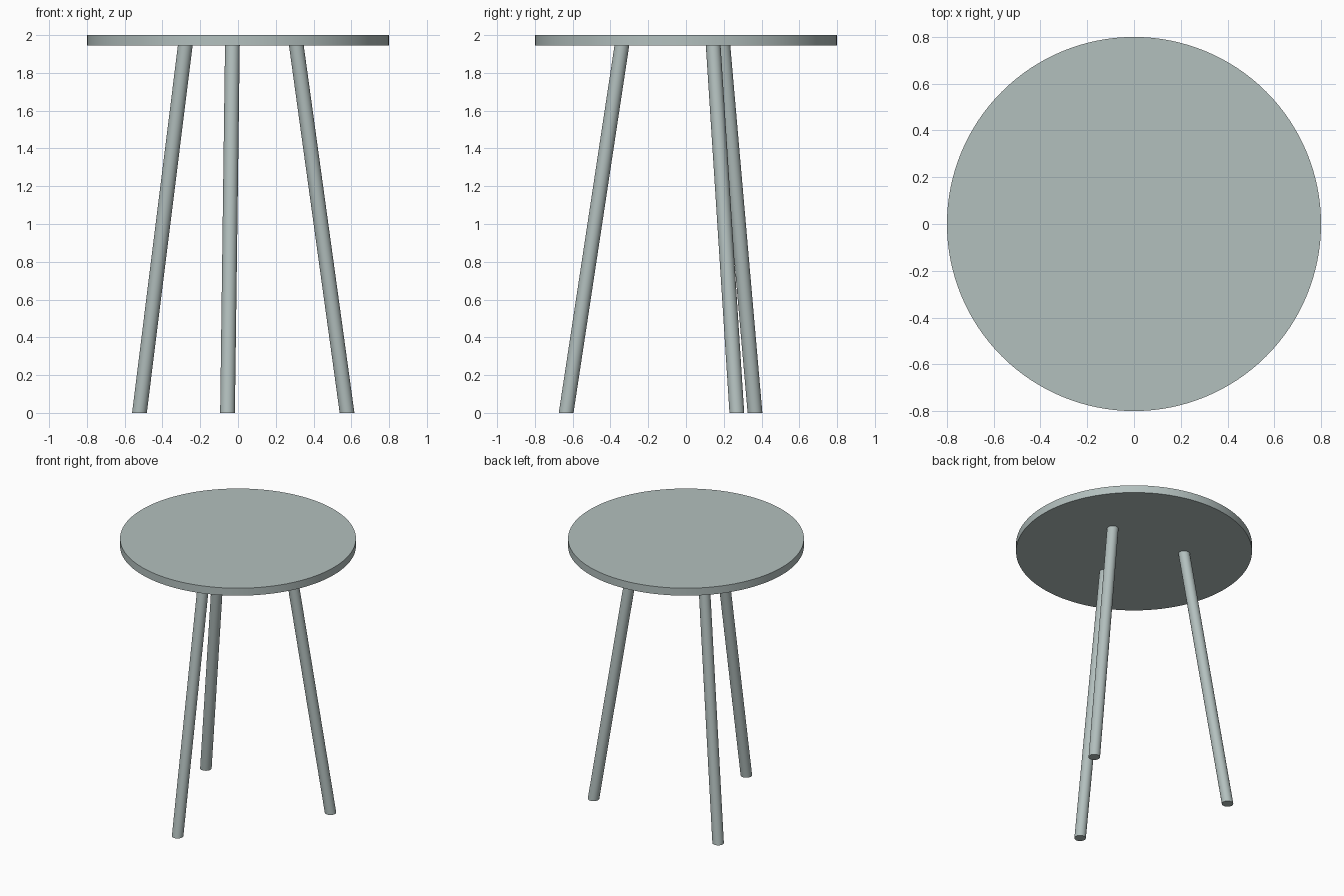
import bpy
import bmesh
import math
from mathutils import Vector

cube = bpy.data.objects.get("Cube")
if cube:
    bpy.data.objects.remove(cube, do_unlink=True)

TOP_Z, UNDER_Z = 2.0, 1.944
TOP_RADIUS, LEG_RADIUS = 0.8, 0.039
FOOT_SPREAD, HEAD_SPREAD = 0.637, 0.341

# Grey-green paint
paint = bpy.data.materials.new("pale_grey_green")
paint.use_nodes = True
colour = (0.45, 0.525, 0.515, 1.0)
paint.diffuse_color = colour
paint.node_tree.nodes["Principled BSDF"].inputs["Base Color"].default_value = colour


def column(name, radius, bottom, top, sides):
    """Round column with level ends, leaning from bottom to top."""
    bm = bmesh.new()
    bmesh.ops.create_cone(bm, cap_ends=True, segments=sides,
                          radius1=radius, radius2=radius, depth=1.0)
    for v in bm.verts:
        centre = top if v.co.z > 0 else bottom
        v.co = centre + Vector((v.co.x, v.co.y, 0))
    mesh = bpy.data.meshes.new(name)
    bm.to_mesh(mesh)
    bm.free()
    mesh.materials.append(paint)
    obj = bpy.data.objects.new(name, mesh)
    bpy.context.collection.objects.link(obj)
    bpy.ops.object.select_all(action="DESELECT")
    obj.select_set(True)
    bpy.context.view_layer.objects.active = obj
    bpy.ops.object.shade_smooth_by_angle(angle=math.radians(30))


# Round table top
column("table_top", TOP_RADIUS, Vector((0, 0, UNDER_Z)), Vector((0, 0, TOP_Z)), 128)

# Three splayed legs, evenly spaced
for i, name in enumerate(("front_leg", "back_left_leg", "back_right_leg")):
    angle = math.radians(265 + 120 * i)
    out = Vector((math.cos(angle), math.sin(angle), 0))
    column(name, LEG_RADIUS, out * FOOT_SPREAD,
           out * HEAD_SPREAD + Vector((0, 0, UNDER_Z)), 32)
